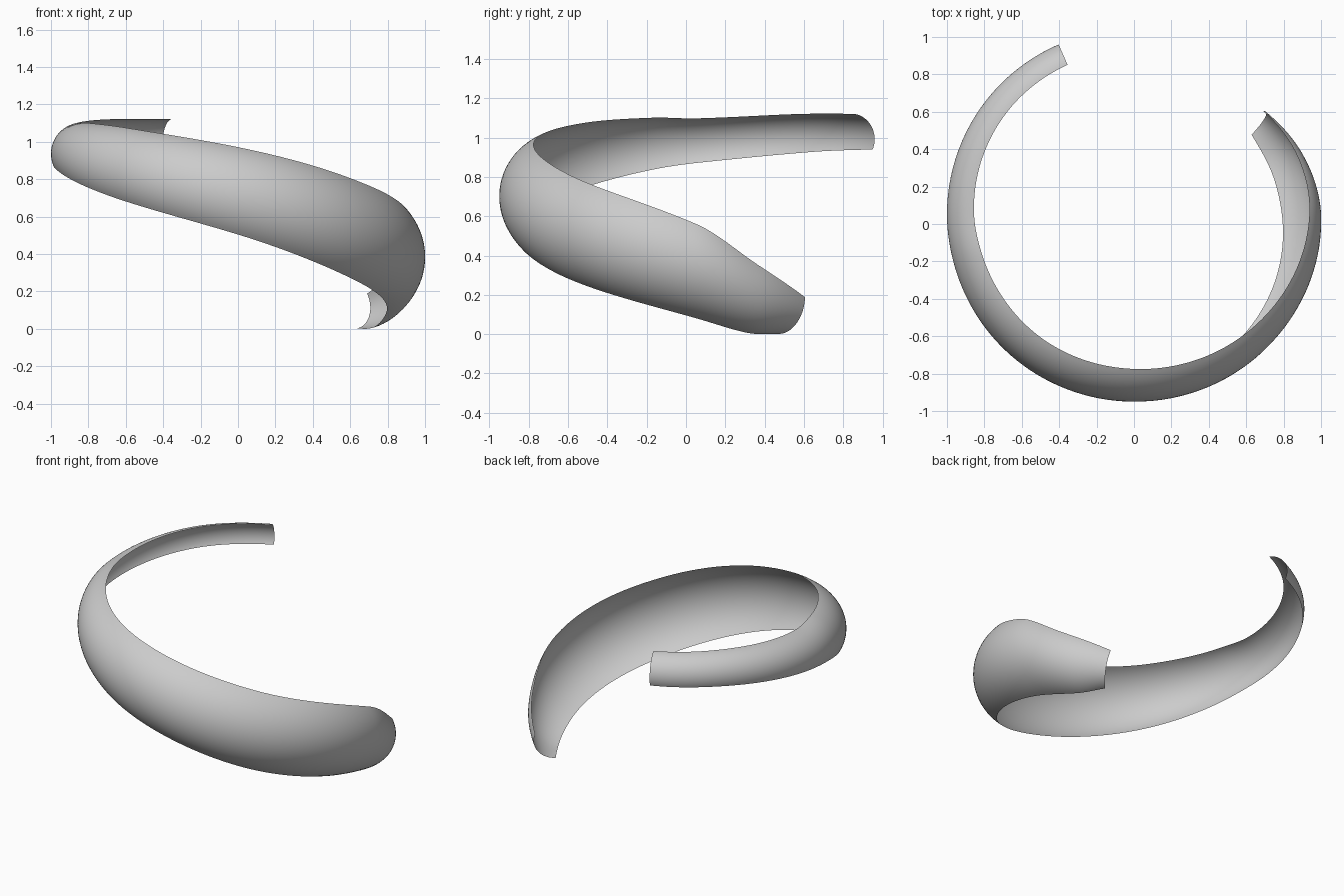
import bpy, bmesh
from math import sin, cos, radians
from mathutils import Vector

cube = bpy.data.objects.get("Cube")
if cube:
    bpy.data.objects.remove(cube)

CENTRE_Y = 0.05
HALF_ARC = 54
SEGMENTS, RIBS = 160, 24

# Stations along the band: angle, then arc centre radius, arc centre height,
# arc radius, roll of the arc and end skew
STATIONS = [
    (36.5, (0.755, 0.139, 0.139, -34, 2.3)),
    (20, (0.722, 0.236, 0.235, -25, 0)),
    (0, (0.69, 0.373, 0.31, -17, 0)),
    (-48, (0.677, 0.545, 0.328, 0, 0)),
    (-90, (0.705, 0.70, 0.295, 12, 0)),
    (-135, (0.76, 0.84, 0.24, 20, 0)),
    (-165, (0.81, 0.914, 0.188, 27, 0)),
    (-180, (0.838, 0.935, 0.162, 30, 0)),
    (-217, (0.86, 0.98, 0.139, 31, 0)),
    (-246.1, (0.865, 0.99, 0.13, 31, 0)),
]
ANGLES = [a for a, _ in STATIONS]
VALUES = [Vector(v) for _, v in STATIONS]


def slope(i):
    lo, hi = max(i - 1, 0), min(i + 1, len(ANGLES) - 1)
    return (VALUES[hi] - VALUES[lo]) / (ANGLES[hi] - ANGLES[lo])


def section(angle):
    """Smooth interpolation between the stations."""
    i = 0
    while i < len(ANGLES) - 2 and angle < ANGLES[i + 1]:
        i += 1
    h = ANGLES[i + 1] - ANGLES[i]
    t = (angle - ANGLES[i]) / h
    bend = t * t * (3 - 2 * t)
    return (VALUES[i] * (1 - bend) + VALUES[i + 1] * bend
            + slope(i) * (h * t * (1 - t) ** 2)
            - slope(i + 1) * (h * t * t * (1 - t)))


# Curved open band
bm = bmesh.new()
rows = []
for i in range(SEGMENTS + 1):
    angle = ANGLES[0] + (ANGLES[-1] - ANGLES[0]) * i / SEGMENTS
    centre, height, radius, roll, skew = section(angle)
    row = []
    for j in range(RIBS + 1):
        s = 2 * j / RIBS - 1
        phi = radians(roll + HALF_ARC * s)
        theta = radians(angle + skew * s)
        r = centre + radius * cos(phi)
        row.append(bm.verts.new((r * cos(theta), CENTRE_Y + r * sin(theta),
                                 height + radius * sin(phi))))
    rows.append(row)
for a, b in zip(rows, rows[1:]):
    for j in range(RIBS):
        bm.faces.new((a[j], a[j + 1], b[j + 1], b[j]))

# Settle the band on the ground
lowest = min(v.co.z for v in bm.verts)
bmesh.ops.translate(bm, verts=bm.verts, vec=(0, 0, -lowest))

mesh = bpy.data.meshes.new("spiral_band")
bm.to_mesh(mesh)
bm.free()
band = bpy.data.objects.new("spiral_band", mesh)
bpy.context.collection.objects.link(band)

grey = bpy.data.materials.new("light_grey")
grey.use_nodes = True
colour = (0.6, 0.6, 0.6, 1)
grey.diffuse_color = colour
grey.node_tree.nodes["Principled BSDF"].inputs["Base Color"].default_value = colour
mesh.materials.append(grey)

bpy.context.view_layer.objects.active = band
band.select_set(True)
bpy.ops.object.shade_smooth_by_angle()
